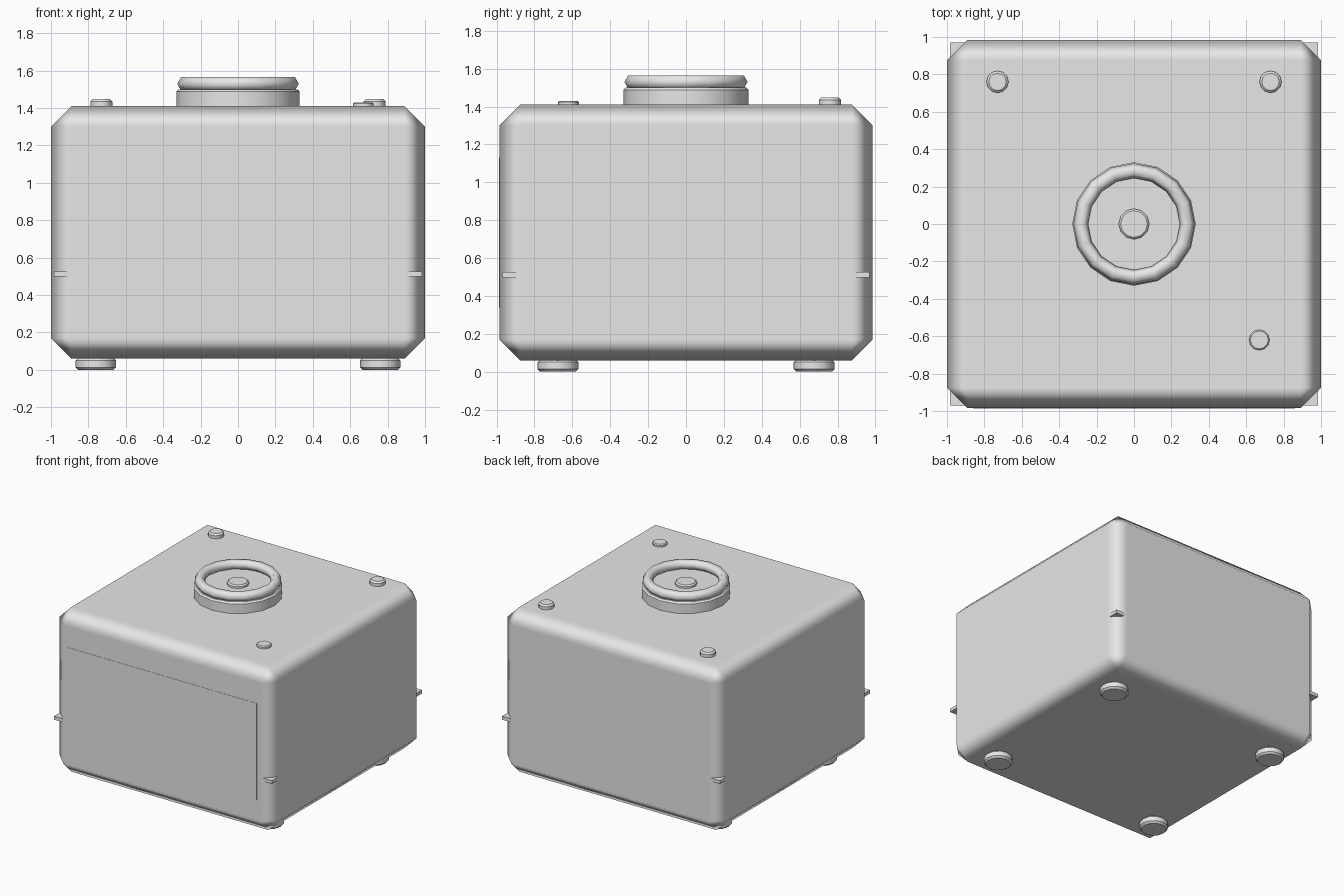
import bpy
import bmesh
import math

cube = bpy.data.objects.get("Cube")
if cube:
    bpy.data.objects.remove(cube, do_unlink=True)

GREY = (0.8, 0.8, 0.8, 1)
grey = bpy.data.materials.new("plain_grey")
grey.use_nodes = True
grey.diffuse_color = GREY
grey.node_tree.nodes["Principled BSDF"].inputs["Base Color"].default_value = GREY


def finish(name, bm):
    mesh = bpy.data.meshes.new(name)
    bm.to_mesh(mesh)
    bm.free()
    obj = bpy.data.objects.new(name, mesh)
    bpy.context.collection.objects.link(obj)
    mesh.materials.append(grey)
    return obj


def smooth(obj, angle):
    bpy.ops.object.select_all(action="DESELECT")
    bpy.context.view_layer.objects.active = obj
    obj.select_set(True)
    bpy.ops.object.shade_smooth_by_angle(angle=math.radians(angle))


def box(name, size, centre, chamfer=0):
    bm = bmesh.new()
    bmesh.ops.create_cube(bm, size=1)
    bmesh.ops.scale(bm, vec=size, verts=bm.verts)
    bmesh.ops.translate(bm, vec=centre, verts=bm.verts)
    if chamfer:
        bmesh.ops.bevel(bm, geom=bm.edges[:], offset=chamfer, segments=1,
                        affect="EDGES", profile=0.5)
    return finish(name, bm)


def disc(name, x, y, z0, z1, radius, sides, chamfer, both=False):
    """Upright cylinder with chamfered rims."""
    bm = bmesh.new()
    bmesh.ops.create_cone(bm, cap_ends=True, segments=sides, radius1=radius,
                          radius2=radius, depth=z1 - z0)
    bmesh.ops.translate(bm, vec=(x, y, (z0 + z1) / 2), verts=bm.verts)
    middle = (z0 + z1) / 2
    rims = [e for e in bm.edges
            if abs(e.verts[0].co.z - e.verts[1].co.z) < 0.001
            and (both or e.verts[0].co.z > middle)]
    bmesh.ops.bevel(bm, geom=rims, offset=chamfer, segments=1,
                    affect="EDGES", profile=0.5)
    obj = finish(name, bm)
    smooth(obj, 40)
    return obj


# Chamfered housing with softly shaded edges
housing = box("housing", (2, 1.97, 1.35), (0, 0, 0.735), 0.11)
smooth(housing, 80)
housing.modifiers.new("Weighted normals", "WEIGHTED_NORMAL").weight = 100

# Thin front panel and seam plate showing at the four corners
box("front_panel", (1.72, 0.006, 0.79), (0, -0.984, 0.735))
box("seam_plate", (1.97, 1.94, 0.028), (0, 0, 0.512))

# Feet
for sx, side in ((-1, "right"), (1, "left")):
    for sy, end in ((-1, "front"), (1, "back")):
        disc(f"foot_{end}_{side}", 0.76 * sx, 0.676 * sy, 0, 0.065,
             0.108, 12, 0.014, both=True)
    # Rear top studs
    disc(f"stud_{side}", 0.73 * sx, 0.76, 1.40, 1.447, 0.059, 12, 0.012)

# Small front button
disc("button", 0.67, -0.62, 1.40, 1.43, 0.055, 12, 0.007)

# Top dial: collar, rounded ring and centre knob
disc("dial_collar", 0, 0, 1.40, 1.50, 0.33, 16, 0.012)
disc("dial_knob", 0, 0, 1.49, 1.525, 0.082, 12, 0.01)
bpy.ops.mesh.primitive_torus_add(major_segments=16, minor_segments=6,
                                 major_radius=0.285, minor_radius=0.04,
                                 location=(0, 0, 1.53))
ring = bpy.context.object
ring.name = "dial_ring"
ring.data.materials.append(grey)
smooth(ring, 65)
